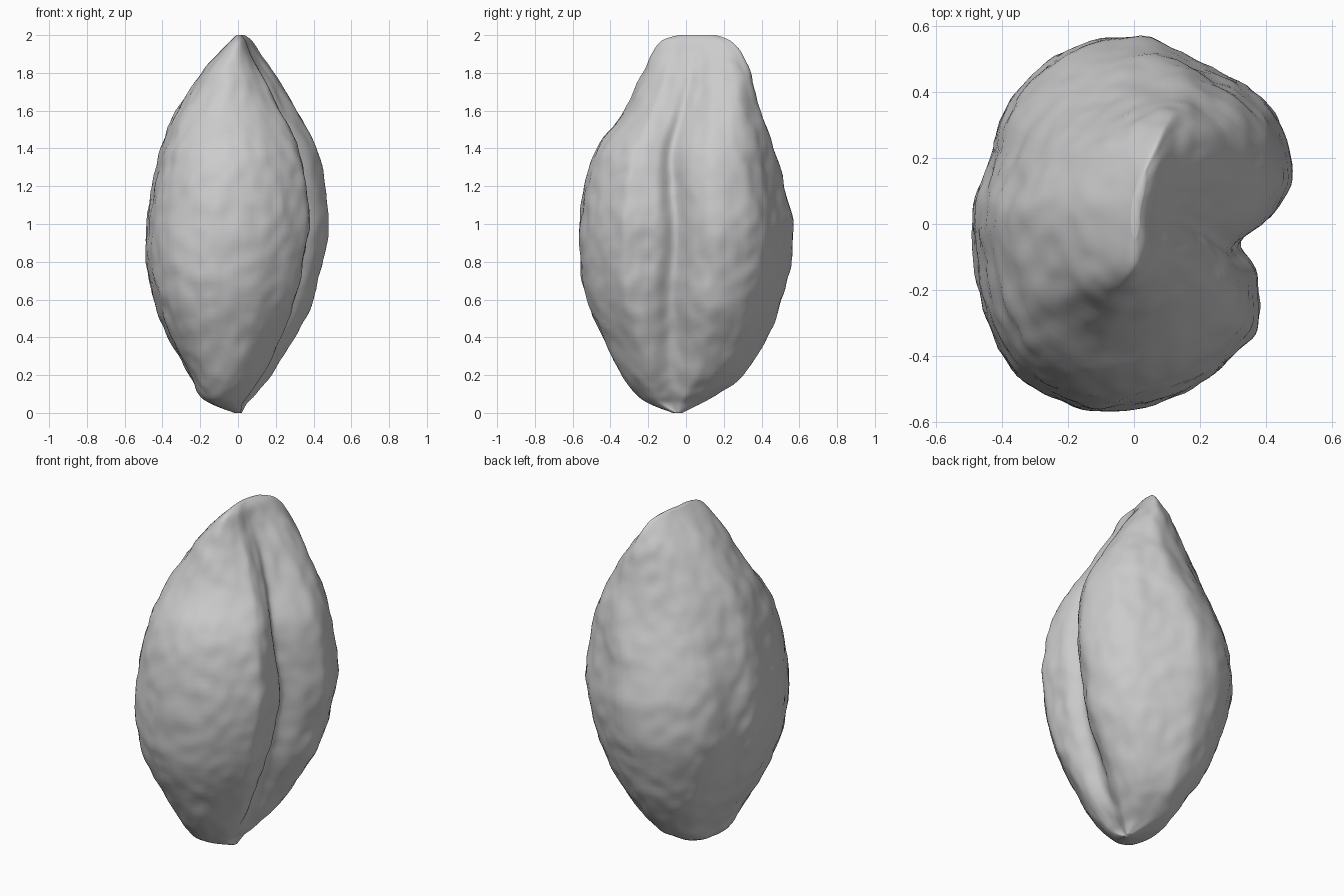
import bpy
import bmesh
import math
from mathutils import Vector, noise

default_cube = bpy.data.objects.get("Cube")
if default_cube:
    bpy.data.objects.remove(default_cube, do_unlink=True)


def catmull_rom(points, steps, closed):
    """Sample a smooth curve through points of any dimension."""
    count = len(points)

    def pick(i):
        return points[i % count] if closed else points[max(0, min(count - 1, i))]

    samples = []
    for i in range(count if closed else count - 1):
        window = [pick(i + k) for k in (-1, 0, 1, 2)]
        for step in range(steps):
            t = step / steps
            samples.append([
                b + t * (c - a) / 2
                + t * t * (a - 2.5 * b + 2 * c - d / 2)
                + t ** 3 * (1.5 * (b - c) + (d - a) / 2)
                for a, b, c, d in zip(*window)])
    if not closed:
        samples.append(list(points[-1]))
    return samples


def smoothstep(low, high, value):
    t = max(0, min(1, (value - low) / (high - low)))
    return t * t * (3 - 2 * t)


# Widest cross-section of the stone, counterclockwise, without the seam
HALF_X, HALF_Y = .49, .57
OUTLINE = [(.49, .16), (.45, .3), (.37, .405), (.21, .495), (.02, .57),
           (-.18, .535), (-.31, .445), (-.39, .34), (-.45, .16), (-.49, .03),
           (-.47, -.18), (-.43, -.33), (-.35, -.46), (-.22, -.54),
           (-.08, -.57), (.1, -.54), (.25, -.455), (.36, -.35),
           (.385, -.27), (.38, -.17), (.39, -.07), (.44, .04)]

# Height, then left, right, front and back limits of the silhouette
LEVELS = [(0, -.02, .02, -.07, -.02), (.05, -.15, .05, -.2, .08),
          (.1, -.21, .1, -.265, .17), (.2, -.26, .18, -.345, .305),
          (.4, -.375, .3, -.445, .435), (.6, -.45, .4, -.53, .51),
          (.8, -.49, .45, -.565, .56), (1, -.485, .485, -.565, .565),
          (1.2, -.455, .46, -.54, .525), (1.4, -.41, .41, -.475, .465),
          (1.6, -.33, .29, -.33, .4), (1.8, -.2, .16, -.23, .345),
          (1.9, -.11, .09, -.185, .3), (1.97, -.04, .05, -.13, .235),
          (2, -.01, .02, -.04, .16)]


def surface_point(outline_point, level):
    """Fit the cross-section to one level, then add seam, crest and bumps."""
    z, left, right, front, back = level
    wide, deep = (right - left) / 2, (back - front) / 2
    u, v = outline_point[0] / HALF_X, outline_point[1] / HALF_Y
    x = (left + right) / 2 + u * wide
    y = (front + back) / 2 + v * deep

    # Long seam that divides one side into two lobes, wider towards the base
    if u > 0:
        fade = smoothstep(.05, .35, z) * (1 - smoothstep(1.3, 1.9, z))
        wander = .03 * math.sin(5 * z)
        spread = .1 + .06 * (1 - smoothstep(.3, .9, z))
        x -= .13 * wide * fade * math.exp(-((v + .12 + wander) / spread) ** 2)

    # Crest and upper back lobe curl sideways towards the back
    x += 1.1 * smoothstep(1.05, 1.8, z) * max(0, y) ** 2

    # Fine uneven skin
    place = Vector((x, y, z * .8))
    bump = .007 * noise.noise(place * 6) + .009 * noise.noise(place * 15) - .003
    bump *= min(1, wide / .2)
    outward = Vector((u, v, 0)).normalized()
    return Vector((x, y, z)) + outward * bump


# Stone body, lofted from stacked rings
outline = catmull_rom(OUTLINE, 6, True)
levels = catmull_rom(LEVELS, 7, False)
bm = bmesh.new()
rings = [[bm.verts.new(surface_point(p, level)) for p in outline]
         for level in levels]
for lower, upper in zip(rings, rings[1:]):
    for i in range(len(outline)):
        j = (i + 1) % len(outline)
        bm.faces.new((lower[i], lower[j], upper[j], upper[i]))
bm.faces.new(list(reversed(rings[0])))
bm.faces.new(rings[-1])
bmesh.ops.recalc_face_normals(bm, faces=bm.faces)
for face in bm.faces:
    face.smooth = True

mesh = bpy.data.meshes.new("fruit_stone")
bm.to_mesh(mesh)
bm.free()
stone = bpy.data.objects.new("fruit_stone", mesh)
bpy.context.collection.objects.link(stone)

# Plain grey surface
grey = bpy.data.materials.new("stone_grey")
grey.use_nodes = True
colour = (.6, .6, .6, 1)
grey.diffuse_color = colour
grey.node_tree.nodes["Principled BSDF"].inputs["Base Color"].default_value = colour
mesh.materials.append(grey)
